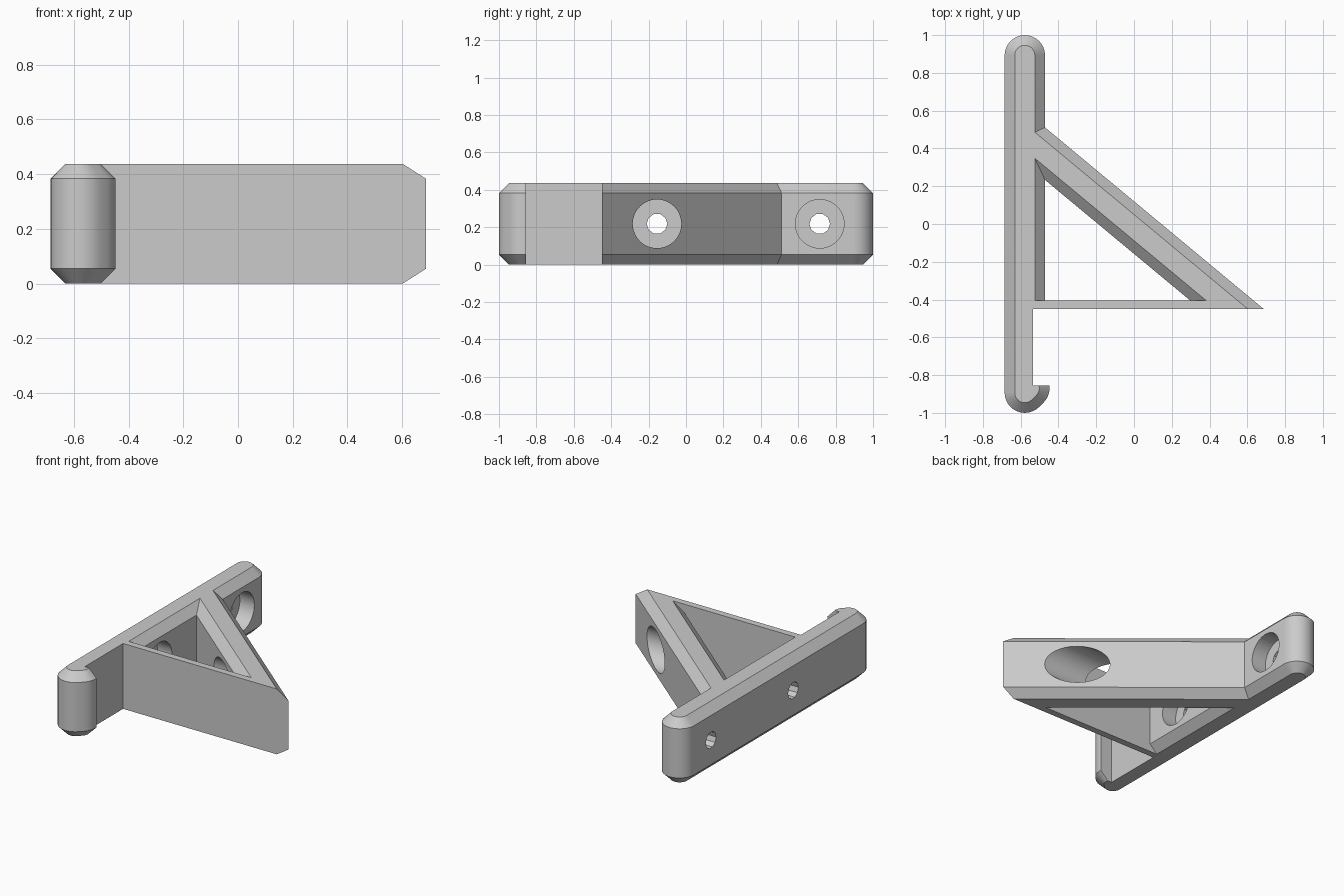
import bpy, bmesh
from math import atan2, cos, sin, pi, radians
from mathutils import Matrix

cube = bpy.data.objects.get("Cube")
if cube:
    bpy.data.objects.remove(cube, do_unlink=True)

HEIGHT, RADIUS, CHAMFER = 0.437, 0.107, 0.054
PLATE_X = -0.578

grey = bpy.data.materials.new("light grey")
grey.use_nodes = True
grey.diffuse_color = (0.6, 0.6, 0.6, 1)
grey.node_tree.nodes["Principled BSDF"].inputs["Base Color"].default_value = (0.6, 0.6, 0.6, 1)


def finish(bm, name):
    bmesh.ops.recalc_face_normals(bm, faces=bm.faces)
    mesh = bpy.data.meshes.new(name)
    bm.to_mesh(mesh)
    bm.free()
    mesh.materials.append(grey)
    obj = bpy.data.objects.new(name, mesh)
    bpy.context.collection.objects.link(obj)
    return obj


def rounded_bar(name, start, end, steps=16):
    """Upright bar with round ends and chamfered top and bottom rims."""
    heading = atan2(end[1] - start[1], end[0] - start[0])
    bm = bmesh.new()
    rings = []
    for r, z in ((RADIUS - CHAMFER, 0), (RADIUS, CHAMFER),
                 (RADIUS, HEIGHT - CHAMFER), (RADIUS - CHAMFER, HEIGHT)):
        ring = []
        for centre, first in ((end, heading - pi / 2), (start, heading + pi / 2)):
            for i in range(steps + 1):
                a = first + pi * i / steps
                ring.append(bm.verts.new((centre[0] + r * cos(a), centre[1] + r * sin(a), z)))
        rings.append(ring)
    for low, high in zip(rings, rings[1:]):
        for i in range(len(low)):
            j = (i + 1) % len(low)
            bm.faces.new((low[i], low[j], high[j], high[i]))
    bm.faces.new(rings[0][::-1])
    bm.faces.new(rings[-1])
    return finish(bm, name)


def box(name, low, high):
    bm = bmesh.new()
    bmesh.ops.create_cube(bm, size=1)
    for v in bm.verts:
        v.co = [low[k] if v.co[k] < 0 else high[k] for k in range(3)]
    return finish(bm, name)


def bore(name, x0, x1, y, radius, sides):
    """Cylinder along x at mid height."""
    bm = bmesh.new()
    place = Matrix.Translation(((x0 + x1) / 2, y, HEIGHT / 2)) @ Matrix.Rotation(pi / 2, 4, 'Y')
    bmesh.ops.create_cone(bm, cap_ends=True, segments=sides, radius1=radius,
                          radius2=radius, depth=x1 - x0, matrix=place)
    return finish(bm, name)


def combine(target, tool, operation):
    mod = target.modifiers.new(operation, 'BOOLEAN')
    mod.operation, mod.solver, mod.object = operation, 'EXACT', tool
    bpy.context.view_layer.update()
    graph = bpy.context.evaluated_depsgraph_get()
    mesh = bpy.data.meshes.new_from_object(target.evaluated_get(graph))
    target.modifiers.clear()
    target.data = mesh
    bpy.data.objects.remove(tool, do_unlink=True)


# Mounting plate, with the hook, brace and thin front wall joined on
bracket = rounded_bar("wall_bracket", (PLATE_X, -0.893), (PLATE_X, 0.893))
combine(bracket, rounded_bar("hook", (PLATE_X, -0.893), (-0.554, -0.869)), 'UNION')
combine(bracket, rounded_bar("diagonal_brace", (PLATE_X, 0.461), (0.8, -0.683)), 'UNION')
combine(bracket, box("front_wall", (PLATE_X, -0.5, 0), (0.5, -0.405, HEIGHT)), 'UNION')

# Notch that trims the front wall, brace tip and hook
combine(bracket, box("notch", (-0.535, -0.855, -0.2), (1.2, -0.45, 0.8)), 'DIFFERENCE')

# Screw holes with wide counterbores; the front one also passes through the brace
for y in (-0.155, 0.715):
    combine(bracket, bore("counterbore", PLATE_X, 1, y, 0.13, 48), 'DIFFERENCE')
    combine(bracket, bore("screw_hole", -1, -0.5, y, 0.055, 10), 'DIFFERENCE')

bpy.ops.object.select_all(action='DESELECT')
bracket.select_set(True)
bpy.context.view_layer.objects.active = bracket
bpy.ops.object.shade_smooth_by_angle(angle=radians(30))
